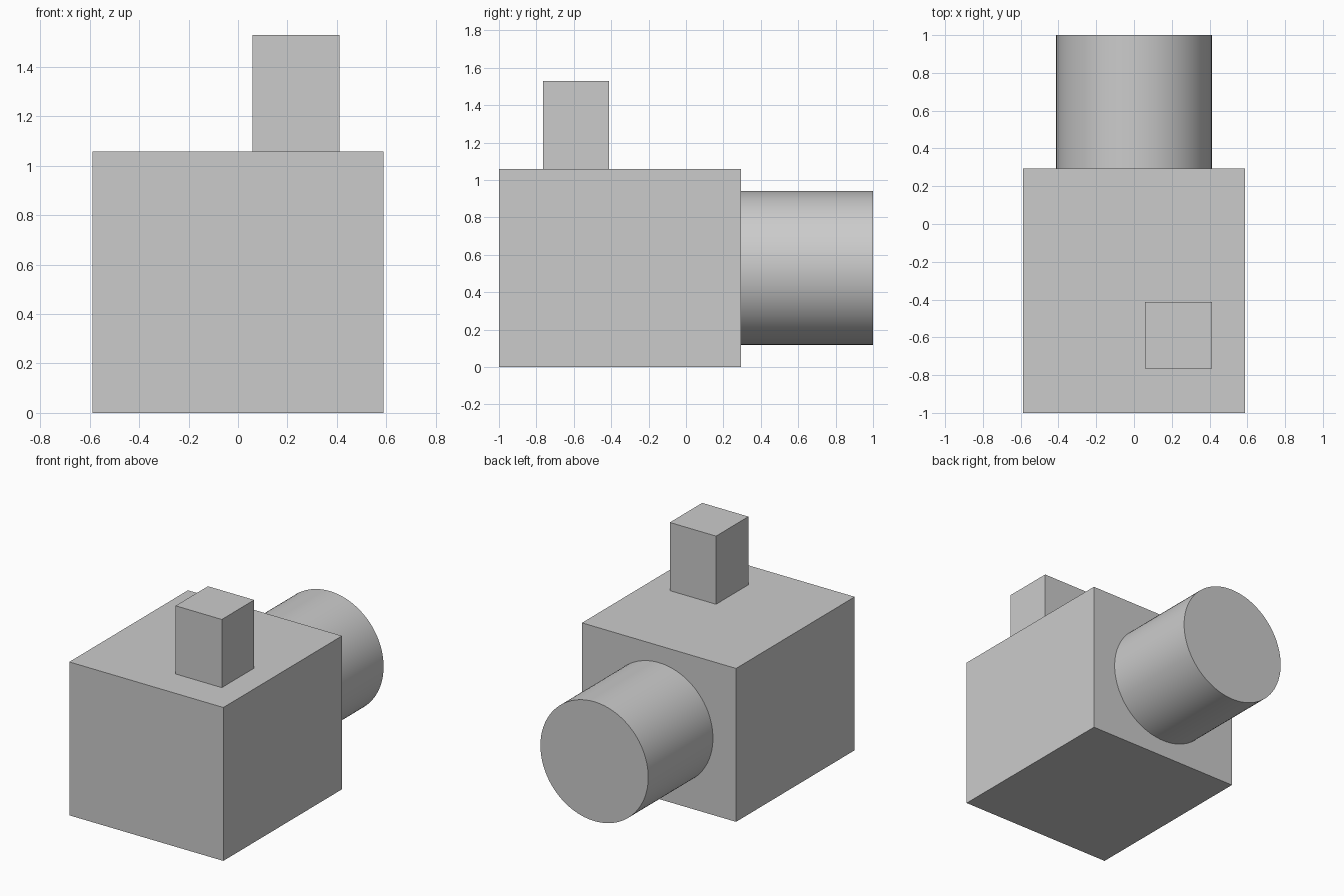
import bpy
import math

default = bpy.data.objects.get("Cube")
if default:
    bpy.data.objects.remove(default, do_unlink=True)

U = 2 / 17  # design module: overall length is 17 modules

grey = bpy.data.materials.new("light_grey")
grey.use_nodes = True
grey.diffuse_color = (0.6, 0.6, 0.6, 1)
grey.node_tree.nodes["Principled BSDF"].inputs["Base Color"].default_value = (0.6, 0.6, 0.6, 1)


def finish(name):
    obj = bpy.context.object
    obj.name = name
    obj.data.name = name
    obj.data.materials.append(grey)
    return obj


def box(name, low, size):
    """Box from its lowest corner and its size, in modules."""
    centre = [(a + s / 2) * U for a, s in zip(low, size)]
    bpy.ops.mesh.primitive_cube_add(size=1, location=centre)
    obj = finish(name)
    obj.scale = [s * U for s in size]
    bpy.ops.object.transform_apply(location=False, rotation=False, scale=True)
    return obj


# Main block and the off-centre post standing on it
box("main_block", (-5, -8.5, 0), (10, 11, 9))
box("top_post", (0.5, -6.5, 9), (3, 3, 4))

# Round boss projecting from the back face
bpy.ops.mesh.primitive_cylinder_add(
    vertices=96, radius=3.5 * U, depth=6 * U,
    location=(0, 5.5 * U, 4.5 * U), rotation=(math.pi / 2, 0, 0))
finish("rear_cylinder")
bpy.ops.object.shade_smooth_by_angle(angle=math.radians(30))
